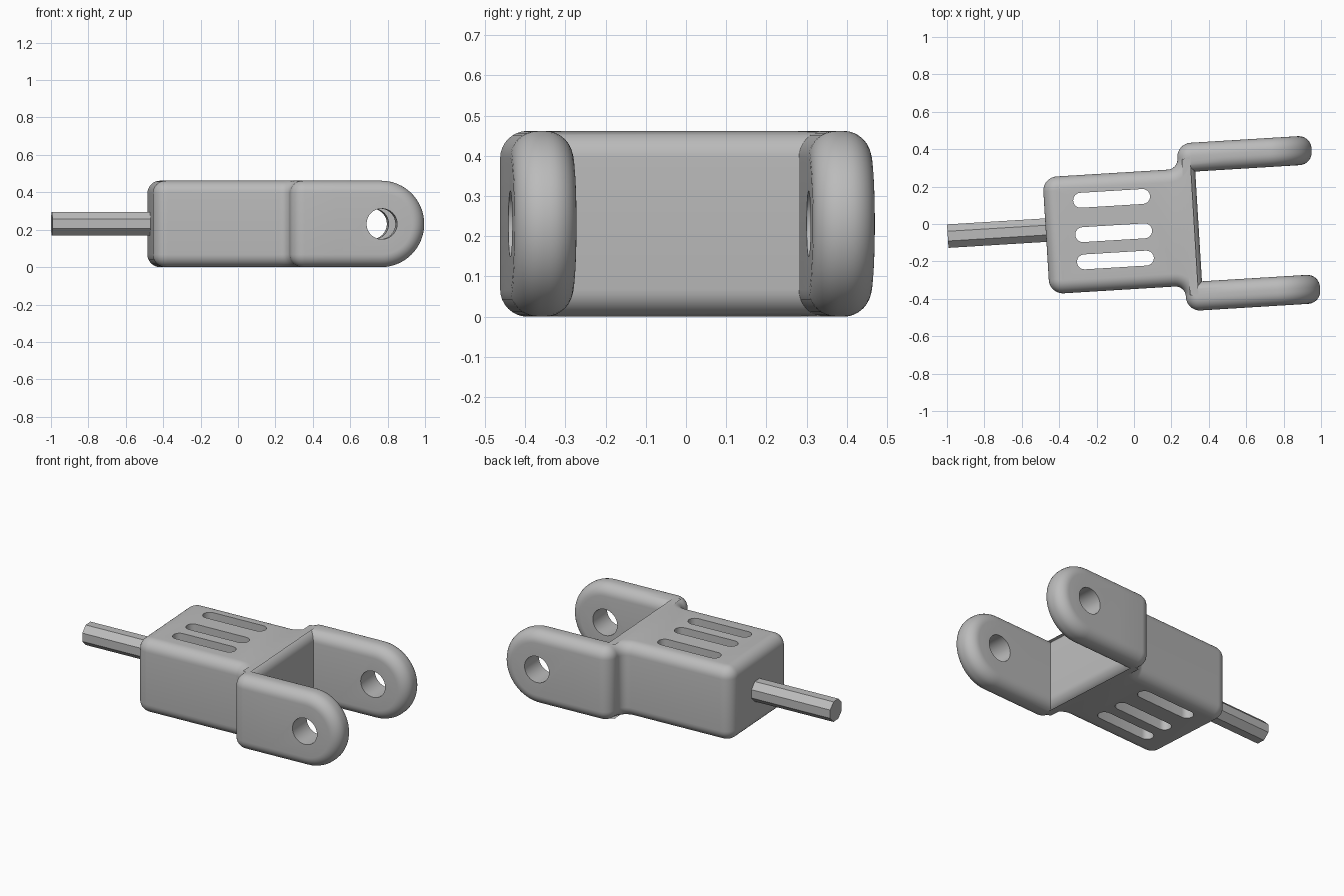
import bpy, bmesh, math
from mathutils import Matrix, Vector

cube = bpy.data.objects.get("Cube")
if cube:
    bpy.data.objects.remove(cube, do_unlink=True)

HEIGHT, JOIN, ROUND = 0.462, 0.5, 0.068
MID = HEIGHT / 2
# the whole part is turned slightly about the vertical axis
PLACE = Matrix.Rotation(math.radians(3.5), 4, 'Z') @ Matrix.Translation((0, -0.034, 0))

grey = bpy.data.materials.new("plain grey")
grey.use_nodes = True
colour = (0.5, 0.5, 0.5, 1)
grey.diffuse_color = colour
grey.node_tree.nodes["Principled BSDF"].inputs["Base Color"].default_value = colour


def arc(cx, cy, r, start, end, n):
    steps = [math.radians(start + (end - start) * i / n) for i in range(n + 1)]
    return [(cx + r * math.cos(a), cy + r * math.sin(a)) for a in steps]


def fillet(corners, n=8):
    """Round each (x, y, radius) right-angled corner of an outline."""
    out = []
    for i, (x, y, r) in enumerate(corners):
        p = Vector((x, y))
        if r == 0:
            out.append((x, y))
            continue
        a = (Vector(corners[i - 1][:2]) - p).normalized() * r
        b = (Vector(corners[(i + 1) % len(corners)][:2]) - p).normalized() * r
        for k in range(n + 1):
            t = math.pi / 2 * k / n
            out.append(tuple(p + a * (1 - math.sin(t)) + b * (1 - math.cos(t))))
    return out


def prism(name, outline, lo, hi, axis, bevel=0):
    """Extrude an outline along axis; round the rims except at the arm joint."""
    bm = bmesh.new()
    if axis == 'Z':
        put = lambda a, b, c: (a, b, c)
    elif axis == 'Y':
        put = lambda a, b, c: (a, c, b)
    else:
        put = lambda a, b, c: (c, a, b)
    low = [bm.verts.new(put(a, b, lo)) for a, b in outline]
    top = [bm.verts.new(put(a, b, hi)) for a, b in outline]
    caps = [bm.faces.new(low), bm.faces.new(top)]
    for i in range(len(low)):
        bm.faces.new((low[i - 1], low[i], top[i], top[i - 1]))
    bmesh.ops.recalc_face_normals(bm, faces=bm.faces)
    if bevel:
        rims = [e for f in caps for e in f.edges
                if not all(abs(v.co.x - JOIN) < 1e-4 for v in e.verts)]
        bmesh.ops.bevel(bm, geom=rims, offset=bevel, segments=8, profile=0.5,
                        affect='EDGES', clamp_overlap=False)
    bm.transform(PLACE)
    mesh = bpy.data.meshes.new(name)
    bm.to_mesh(mesh)
    bm.free()
    mesh.materials.append(grey)
    obj = bpy.data.objects.new(name, mesh)
    bpy.context.collection.objects.link(obj)
    return obj


def activate(obj):
    bpy.ops.object.select_all(action='DESELECT')
    obj.select_set(True)
    bpy.context.view_layer.objects.active = obj


def cut(obj, cutter):
    cutter.hide_render = True
    activate(obj)
    mod = obj.modifiers.new("cut", 'BOOLEAN')
    mod.operation, mod.solver, mod.object = 'DIFFERENCE', 'EXACT', cutter
    bpy.ops.object.modifier_apply(modifier=mod.name)
    bpy.data.objects.remove(cutter, do_unlink=True)


# body block flaring into the roots of the two arms
half = [(-0.473, 0.313, 0.075), (0.253, 0.313, 0.055), (0.253, 0.449, 0.075),
        (JOIN, 0.449, 0), (JOIN, 0.294, 0), (0.344, 0.294, 0)]
outline = fillet(half + [(x, -y, r) for x, y, r in reversed(half)])
body = prism("fork_body", outline, 0, HEIGHT, 'Z', ROUND)

# three long slots through the body
for y in (0.178, -0.006, -0.152):
    slot = arc(0.055, y, 0.04, -90, 90, 10) + arc(-0.277, y, 0.04, 90, 270, 10)
    cut(body, prism("slot_cutter", slot, -0.1, HEIGHT + 0.1, 'Z'))

# rounded arm ends with a pin hole
parts = [body]
for name, side in (("left_fork_arm", 1), ("right_fork_arm", -1)):
    lo, hi = sorted((side * 0.294, side * 0.449))
    profile = [(JOIN, 0)] + arc(0.741, MID, MID, -90, 90, 32) + [(JOIN, HEIGHT)]
    arm = prism(name, profile, lo, hi, 'Y', ROUND)
    hole = arc(0.741, MID, 0.082, 0, 348.75, 31)
    cut(arm, prism("hole_cutter", hole, lo - 0.1, hi + 0.1, 'Y'))
    parts.append(arm)

# faceted rod at the closed end
section = arc(0.03, MID + 0.001, 0.068, 22.5, 337.5, 7)
parts.append(prism("rod", section, -0.998, -0.45, 'X'))

for obj in parts:
    activate(obj)
    bpy.ops.object.shade_smooth_by_angle(angle=math.radians(30))
